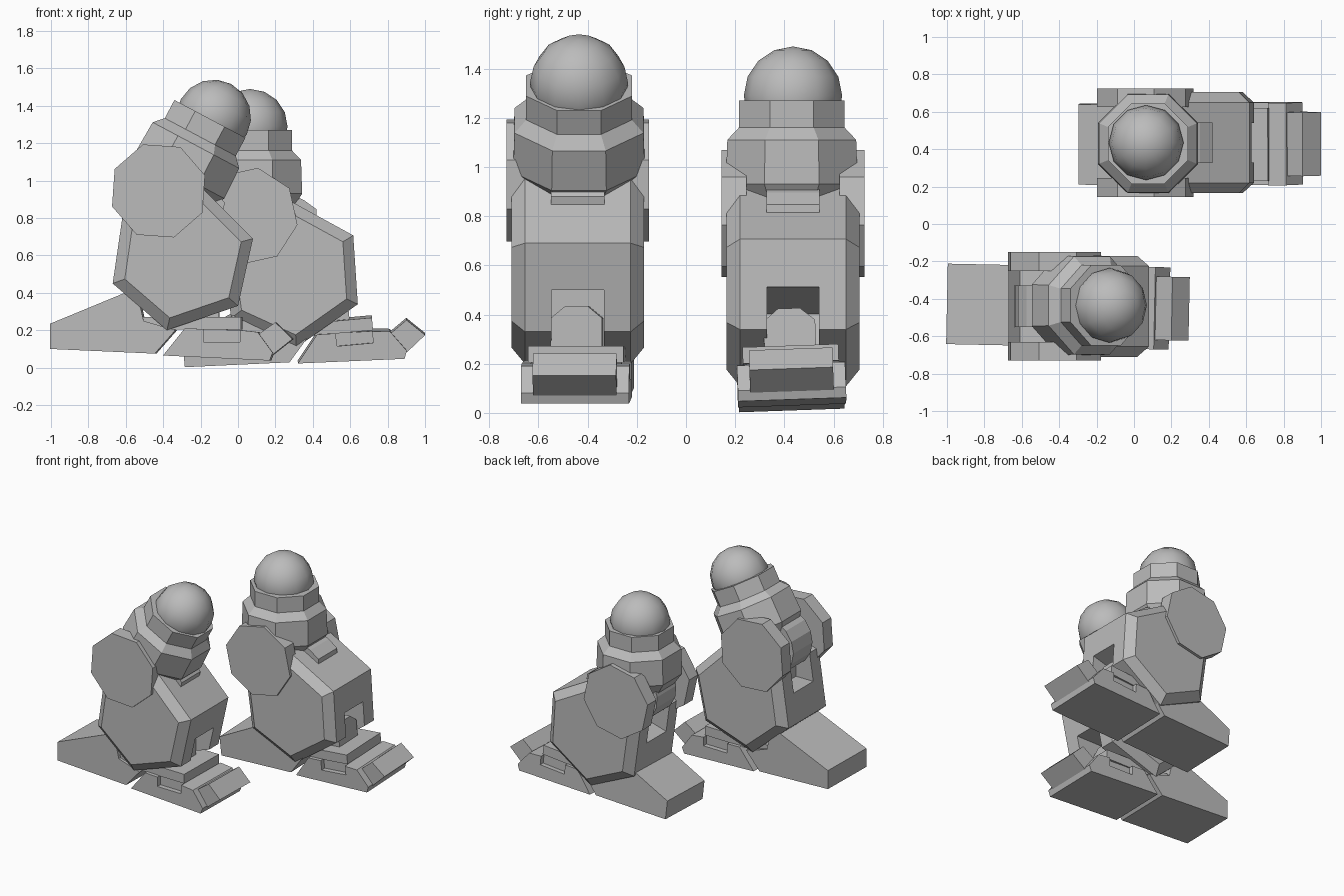
import bpy, bmesh, math
from mathutils import Matrix, Vector

if "Cube" in bpy.data.objects:
    bpy.data.objects.remove(bpy.data.objects["Cube"])

grey = bpy.data.materials.new("plain_grey")
grey.use_nodes = True
grey.diffuse_color = (0.5, 0.5, 0.5, 1)
grey.node_tree.nodes["Principled BSDF"].inputs["Base Color"].default_value = grey.diffuse_color


def finish(name, bm, matrix):
    bmesh.ops.recalc_face_normals(bm, faces=bm.faces)
    bm.transform(matrix)
    mesh = bpy.data.meshes.new(name)
    bm.to_mesh(mesh)
    bm.free()
    mesh.materials.append(grey)
    obj = bpy.data.objects.new(name, mesh)
    bpy.context.collection.objects.link(obj)
    return obj


def loft(name, rings, matrix):
    """Join equal rings of points with quads and cap both ends."""
    bm = bmesh.new()
    loops = [[bm.verts.new(p) for p in ring] for ring in rings]
    n = len(loops[0])
    for a, b in zip(loops, loops[1:]):
        for i in range(n):
            j = (i + 1) % n
            bm.faces.new((a[i], a[j], b[j], b[i]))
    bm.faces.new(loops[0])
    bm.faces.new(loops[-1])
    return finish(name, bm, matrix)


def prism(name, profile, y0, y1, matrix):
    """Extrude an x-z profile along y."""
    return loft(name, [[(x, y, z) for x, z in profile] for y in (y0, y1)], matrix)


def box(x0, x1, z0, z1):
    return [(x0, z0), (x1, z0), (x1, z1), (x0, z1)]


def circle(n, radius, phase, cx=0, cy=0):
    return [(cx + radius * math.cos(phase + i * math.tau / n),
             cy + radius * math.sin(phase + i * math.tau / n)) for i in range(n)]


def cut(obj, cutters):
    for cutter in cutters:
        cutter.hide_render = True
        mod = obj.modifiers.new("cut", "BOOLEAN")
        mod.operation = "DIFFERENCE"
        mod.solver = "EXACT"
        mod.object = cutter
        bpy.context.view_layer.objects.active = obj
        bpy.ops.object.modifier_apply(modifier=mod.name)
        bpy.data.objects.remove(cutter)


def pose(to, origin=(0, 0, 0), pitch=0, roll=0, yaw=0):
    """Move origin to a new point, turning about it."""
    turn = (Matrix.Rotation(math.radians(yaw), 4, "Z")
            @ Matrix.Rotation(math.radians(pitch), 4, "Y")
            @ Matrix.Rotation(math.radians(roll), 4, "X"))
    return Matrix.Translation(to) @ turn @ Matrix.Translation(-Vector(origin))


KNEE = (-0.425, 0, 0.945)
HEEL = (-1, 0, 0.10)
CALF = [(-0.67, 0.45), (-0.38, 0.20), (0.0, 0.33), (0.08, 0.69), (-0.22, 0.99), (-0.61, 0.86)]


def build_calf(side, m):
    # Chamfered six-sided body
    cx, cz = -0.29, 0.59
    inner = [(cx + (x - cx) * 0.83, cz + (z - cz) * 0.83) for x, z in CALF]
    layers = [(inner, -0.27), (CALF, -0.215), (CALF, 0.215), (inner, 0.27)]
    calf = loft(side + "_calf", [[(x, y, z) for x, z in p] for p, y in layers], m)
    # Ankle pocket and rear knee slot
    cut(calf, [prism("ankle_cutter", box(-0.36, 0.3, 0.0, 0.5), -0.106, 0.106, m),
               prism("knee_cutter", box(-0.9, -0.50, 0.66, 1.2), -0.112, 0.112, m)])
    # Knee discs and the hinge between them
    disc = circle(8, 0.262, math.radians(18.5), KNEE[0], KNEE[2])
    for label, s in (("outer", 1), ("inner", -1)):
        prism(f"{side}_{label}_knee_disc", disc, 0.19 * s, 0.29 * s, m)
    prism(side + "_knee_hinge", circle(16, 0.21, 0, KNEE[0], KNEE[2]), -0.11, 0.11, m)
    tongue = [(-0.40, 0.78), (-0.09, 0.80), (-0.07, 0.88), (-0.12, 0.945), (-0.22, 1.03), (-0.40, 1.06)]
    prism(side + "_knee_tongue", tongue, -0.108, 0.108, m)


def build_foot(side, m):
    heel = [HEEL[::2], (-0.44, 0.075), (-0.33, 0.2), (-0.5, 0.25), (-0.54, 0.425), (-1, 0.235)]
    prism(side + "_heel", heel, -0.215, 0.215, m)
    toe = [(-0.396, 0.065), (0.174, 0.038), (0.19, 0.08), (0.11, 0.19), (0.02, 0.2), (-0.28, 0.21)]
    base = prism(side + "_toe_base", toe, -0.22, 0.22, m)
    cut(base, [prism("side_cutter", box(-0.18, 0.015, 0.138, 0.3), 0.185 * s, 0.3 * s, m)
               for s in (1, -1)])
    prism(side + "_instep_plate", box(-0.6, 0.02, 0.205, 0.272), -0.195, 0.195, m)
    cap = [(0.10, 0.17), (0.203, 0.242), (0.295, 0.153), (0.19, 0.07)]
    prism(side + "_toe_cap", cap, -0.17, 0.17, m)
    # Ankle strut with a peaked top running front to back
    peak = [(-0.105, 0.22), (0.105, 0.22), (0.105, 0.385), (0.045, 0.435), (-0.045, 0.435), (-0.105, 0.385)]
    prism(side + "_ankle_strut", peak, 0.10, 0.46, m @ Matrix.Rotation(math.pi / 2, 4, "Z"))


def build_thigh(side, m, ball_at):
    # Eight-sided stepped thigh, given as height and half width
    steps = [(0, 0.215), (-0.11, 0.215), (-0.16, 0.262), (-0.34, 0.268), (-0.46, 0.19)]
    rings = [[(x, y, h) for x, y in circle(8, w / math.cos(math.pi / 8), math.pi / 8)]
             for h, w in steps]
    loft(side + "_thigh", rings, m)
    # Hip ball
    bm = bmesh.new()
    bmesh.ops.create_uvsphere(bm, u_segments=12, v_segments=8, radius=0.2)
    for f in bm.faces:
        f.smooth = True
    spin = m.to_3x3().to_4x4()
    finish(side + "_hip_ball", bm, Matrix.Translation(ball_at) @ spin)


# Right leg, knee bent back
build_calf("right", pose((0, -0.44, 0)))
build_foot("right", pose((-1, -0.427, 0.10), HEEL, yaw=-1.2))
build_thigh("right", pose((-0.15, -0.435, 1.33), pitch=28), (-0.13, -0.435, 1.34))

# Left leg, stepping forward
build_calf("left", pose((0.06, 0.435, 0.81), KNEE, pitch=-16.3))
build_foot("left", pose((-0.285, 0.43, 0.01), HEEL, pitch=-5.2, roll=2))
build_thigh("left", pose((0.075, 0.43, 1.27)), (0.065, 0.435, 1.29))
